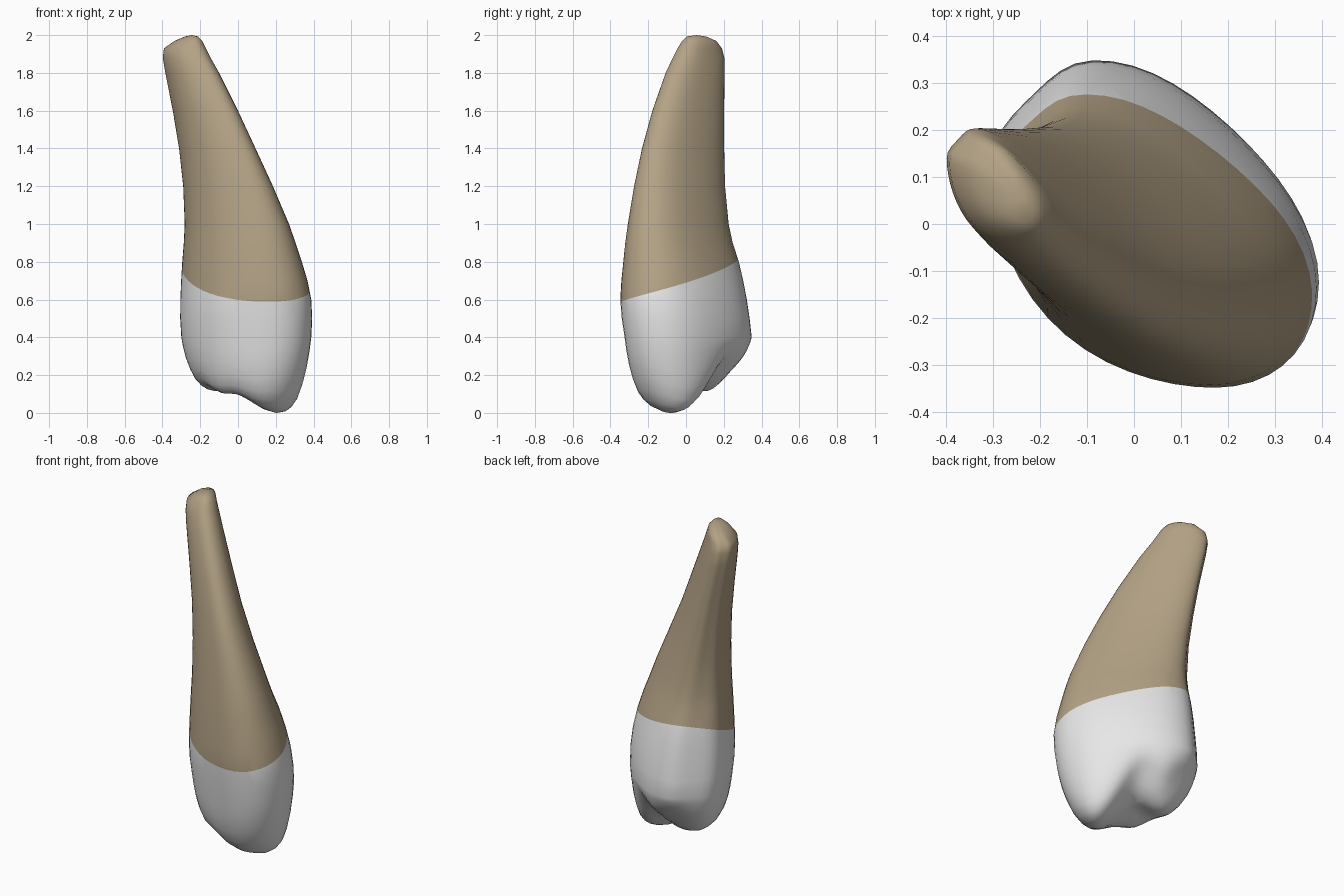
import bpy, bmesh, math
from mathutils import Vector

if "Cube" in bpy.data.objects:
    bpy.data.objects.remove(bpy.data.objects["Cube"])

N = 48

def material(name, rgb):
    m = bpy.data.materials.new(name)
    m.diffuse_color = (*rgb, 1)
    m.use_nodes = True
    m.node_tree.nodes["Principled BSDF"].inputs["Base Color"].default_value = m.diffuse_color
    return m

def window(t, centre, width):
    """Smooth bump over one arc of the outline."""
    a = (t - centre + math.pi) % (2 * math.pi) - math.pi
    return math.cos(math.pi * a / width) ** 2 if abs(a) < width / 2 else 0

def section(x0, x1, y0, y1, r):
    """Slanted oval filling an x/y box; r is its diagonal lean.
    One long side is flattened, the other bulges, one end is blunted."""
    d = math.acos(r)
    hx, hy = (x1 - x0) / 2, (y1 - y0) / 2
    flat, bulge = min(.02, .08 * hx), min(.021, .1 * hx)
    pts = []
    for i in range(N):
        t = -2 * math.pi * i / N
        side = -flat * window(t, -d / 2, d) - bulge * window(t, math.pi - d / 2, d)
        end = .08 * hx * window(t, (3 * math.pi - d) / 2, math.pi - d)
        pts.append(((x0 + x1) / 2 + hx * math.cos(t) + .643 * side + .766 * end,
                    (y0 + y1) / 2 + hy * math.cos(t + d) + .766 * side - .643 * end))
    return pts

def long_short(x, y):
    return (x - .04) * .766 - y * .643, (x - .04) * .643 + y * .766

def bump(u, v, cu, cv, wu, wv):
    return math.exp(-((u - cu) / wu) ** 2 - ((v - cv) / wv) ** 2)

def chewing_height(x, y):
    """Two cusps, a central groove, one side ridge, a side notch and a chamfer."""
    u, v = long_short(x, y)
    return (.215 - .21 * bump(u, v, .18, .05, .18, .30)
            - .10 * bump(u, v, -.19, .0, .12, .20)
            - .07 * bump(u, v, -.03, -.19, .10, .10)
            + .10 * bump(u, v, -.08, .23, .13, .11)
            + .09 * bump(u, v, -.30, .14, .12, .12))

def gum_offset(x, y):
    """The gum line rises a little at both ends of the oval."""
    return .14 * long_short(x, y)[0] ** 2 - .008

# z, x range, y range, lean: from crown bulge up to root tip
levels = [
    (.40, -.300, .388, -.325, .348, -.36),
    (.50, -.306, .393, -.340, .337, -.36),
    (.60, -.305, .388, -.348, .322, -.37),
    (.70, -.301, .368, -.342, .303, -.39),
    (.80, -.295, .338, -.332, .280, -.41),
    (.90, -.287, .305, -.322, .248, -.44),
    (1.0, -.282, .270, -.308, .226, -.47),
    (1.2, -.290, .185, -.275, .207, -.54),
    (1.4, -.312, .093, -.233, .202, -.60),
    (1.6, -.345, .000, -.178, .202, -.60),
    (1.8, -.385, -.100, -.108, .204, -.57),
    (1.88, -.398, -.145, -.070, .203, -.53),
    (1.93, -.392, -.170, -.045, .190, -.50),
    (1.97, -.335, -.190, -.020, .160, -.45),
    (1.993, -.280, -.212, .005, .105, -.40),
]
# crown rings below the bulge: scale, wall share
walls = [(.0, 0), (.12, 0), (.24, 0), (.36, 0), (.48, 0), (.60, .005), (.70, .03),
         (.79, .10), (.87, .26), (.93, .48), (.975, .76)]

bm = bmesh.new()
rings = []
base = section(*levels[0][1:])
cx, cy = .043, .01
for s, g in walls[1:]:
    ring = []
    for x, y in base:
        px, py = cx + (x - cx) * s, cy + (y - cy) * s
        h = chewing_height(px, py)
        ring.append(bm.verts.new((px, py, h + (levels[0][0] - h) * g)))
    rings.append(ring)
for lv in levels:
    rings.append([bm.verts.new((x, y, lv[0])) for x, y in section(*lv[1:])])

for a, b in zip(rings, rings[1:]):
    for i in range(N):
        j = (i + 1) % N
        bm.faces.new((a[i], a[j], b[j], b[i]))
bottom = bm.verts.new((cx, cy, chewing_height(cx, cy)))
tip = bm.verts.new((-.245, .055, 2.0))
for i in range(N):
    j = (i + 1) % N
    bm.faces.new((bottom, rings[0][j], rings[0][i]))
    bm.faces.new((tip, rings[-1][i], rings[-1][j]))

# stand the lowest cusp on the ground
low = min(v.co.z for v in bm.verts)
for v in bm.verts:
    if v.co.z < .40:
        v.co.z -= low * (1 - v.co.z / .40) / (1 - low / .40)

# cut the sloping gum line and colour each side
normal = Vector((.06, -.34, 1))
origin = Vector((0, 0, .71))
for v in bm.verts:
    v.co.z -= gum_offset(v.co.x, v.co.y)
bmesh.ops.bisect_plane(bm, geom=bm.verts[:] + bm.edges[:] + bm.faces[:],
                       dist=1e-4, plane_co=origin, plane_no=normal)
for f in bm.faces:
    f.smooth = True
    f.material_index = int((f.calc_center_median() - origin).dot(normal) > 0)
for v in bm.verts:
    v.co.z += gum_offset(v.co.x, v.co.y)
bmesh.ops.recalc_face_normals(bm, faces=bm.faces[:])

mesh = bpy.data.meshes.new("tooth")
bm.to_mesh(mesh)
bm.free()
mesh.materials.append(material("enamel white", (.8, .8, .8)))
mesh.materials.append(material("root tan", (.45, .36, .235)))
bpy.context.collection.objects.link(bpy.data.objects.new("tooth", mesh))
